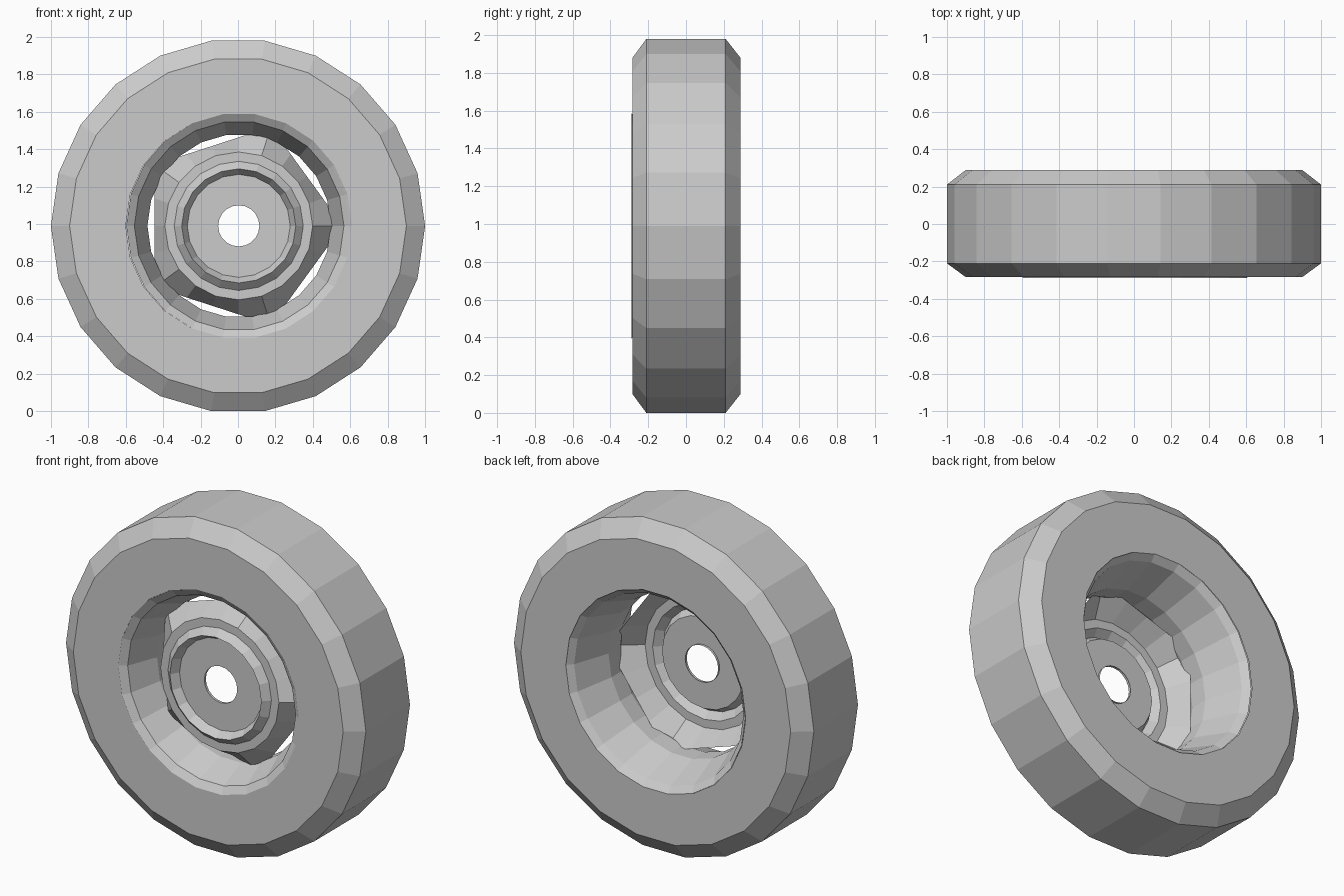
import bpy, bmesh, math

cube = bpy.data.objects.get("Cube")
if cube:
    bpy.data.objects.remove(cube, do_unlink=True)

grey = bpy.data.materials.new("plain grey")
grey.use_nodes = True
grey.diffuse_color = (0.6, 0.6, 0.6, 1)
grey.node_tree.nodes["Principled BSDF"].inputs["Base Color"].default_value = grey.diffuse_color


def circle(radius):
    return lambda angle: radius


def pentagon(inradius):
    """Distance from centre to the edge of a five-sided outline, corner at angle zero."""
    sector = math.tau / 5
    return lambda angle: inradius / math.cos(angle % sector - sector / 2)


def lathe(name, profile, sides, x=0.0):
    """Loft (outline, y) rings around the wheel axis."""
    bm = bmesh.new()
    rings = []
    for outline, y in profile:
        ring = []
        for k in range(sides):
            a = math.tau * k / sides
            r = outline(a)
            ring.append(bm.verts.new((r * math.cos(a), y, r * math.sin(a))))
        rings.append(ring)
    for a, b in zip(rings, rings[1:]):
        for k in range(sides):
            n = (k + 1) % sides
            bm.faces.new((a[k], a[n], b[n], b[k]))
    mesh = bpy.data.meshes.new(name)
    bm.to_mesh(mesh)
    bm.free()
    mesh.materials.append(grey)
    obj = bpy.data.objects.new(name, mesh)
    obj.location = (x, 0, 0.99)
    bpy.context.collection.objects.link(obj)
    return obj


def rounds(points):
    return [(circle(r), y) for r, y in points]


# Tyre: flat sidewalls, chamfered shoulders, flat tread
tyre = lathe("tyre", rounds([(0.6, 0.288), (0.9, 0.288), (1.0, 0.21),
                             (1.0, -0.21), (0.9, -0.283), (0.6, -0.283)]), 22)
tyre.location.z = math.cos(math.pi / 22)

# Rim: lips on both sides narrowing to a waist
rim = lathe("rim", rounds([(0.603, -0.288), (0.56, -0.26), (0.49, -0.08),
                           (0.49, 0.03), (0.565, 0.25), (0.603, 0.286)]), 22, 0.006)

# Hub: five-sided flared skirt, stepped ring, recessed disc with axle hole
hub = lathe("hub", [(pentagon(0.45), -0.05)] + rounds([
    (0.395, -0.18), (0.345, -0.18), (0.305, -0.22),
    (0.275, -0.17), (0.11, -0.17), (0.11, -0.155)]), 20, 0.004)
